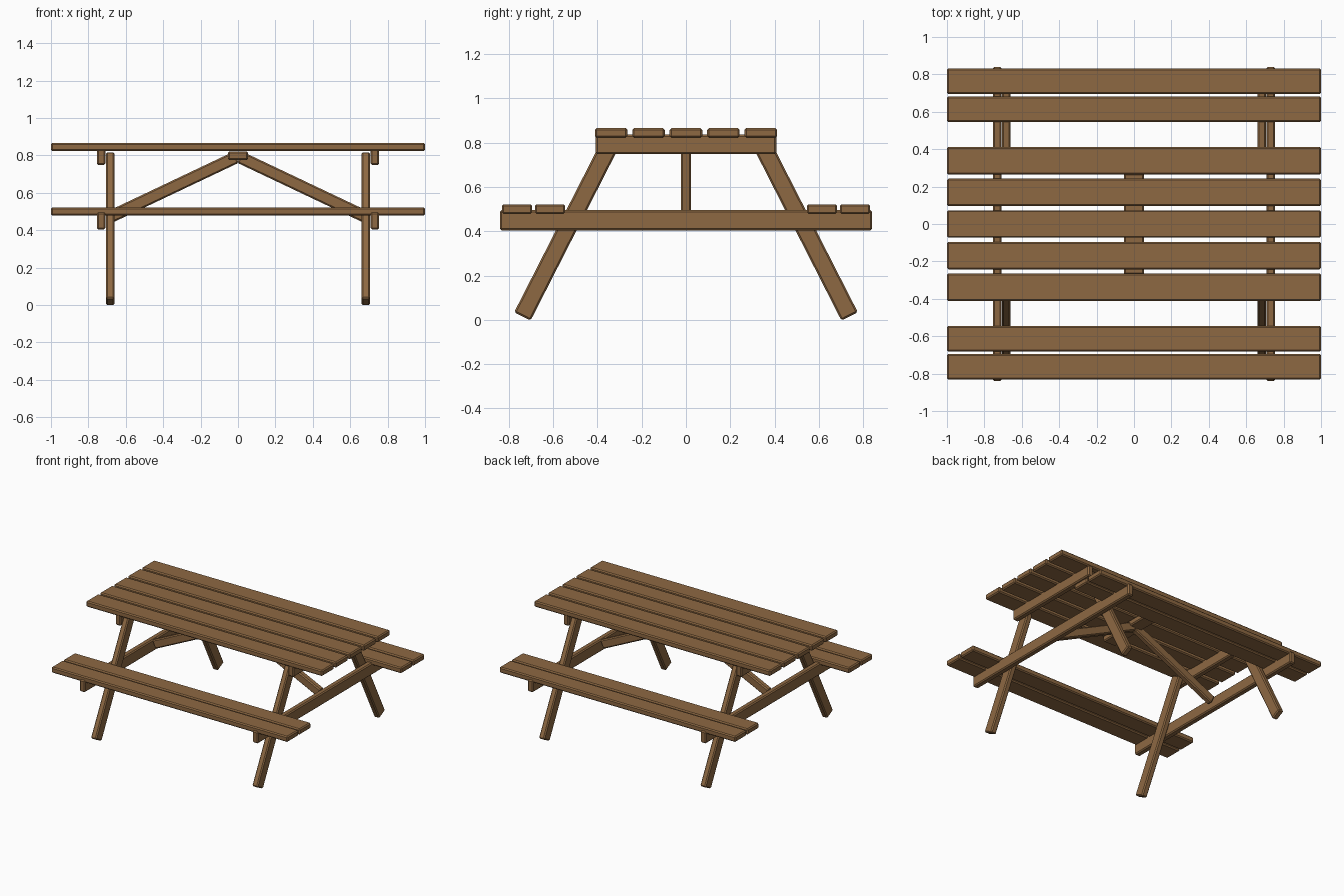
import bpy
import math
from mathutils import Vector, Matrix

cube = bpy.data.objects.get("Cube")
if cube:
    bpy.data.objects.remove(cube, do_unlink=True)

wood = bpy.data.materials.new("brown wood")
wood.use_nodes = True
WOOD_COLOUR = (0.27, 0.14, 0.055, 1.0)
wood.diffuse_color = WOOD_COLOUR
wood.node_tree.nodes["Principled BSDF"].inputs["Base Color"].default_value = WOOD_COLOUR


def timber(name, centre, size, rotation=(0, 0, 0), bevel=0.008):
    """A sawn board with chamfered edges."""
    bpy.ops.mesh.primitive_cube_add(size=1, location=centre, rotation=rotation)
    board = bpy.context.object
    board.name = name
    board.data.transform(Matrix.Diagonal((*size, 1)))
    board.data.materials.append(wood)
    chamfer = board.modifiers.new("chamfer", "BEVEL")
    chamfer.width = bevel
    chamfer.segments = 1
    return board


def slanted(name, start, end, size, axis):
    """A board whose long local z runs from start to end, tilted about one axis."""
    a, b = Vector(start), Vector(end)
    d = b - a
    if axis == "x":
        rotation = (math.atan2(-d.y, d.z), 0, 0)
    else:
        rotation = (0, math.atan2(d.x, d.z), 0)
    return timber(name, (a + b) / 2, (*size, d.length), rotation)


# Table top boards
for i in range(5):
    timber(f"top_board_{i + 1}", (0, (i - 2) * 0.169, 0.844), (2, 0.147, 0.044))

# Bench boards
for side, sy in (("front", -1), ("back", 1)):
    for part, y in (("inner", 0.614), ("outer", 0.763)):
        timber(f"{side}_bench_{part}_board", (0, sy * y, 0.5), (2, 0.137, 0.044))

# End frames: bearers, splayed legs and diagonal brace
for side, sx in (("left", 1), ("right", -1)):
    timber(f"{side}_seat_bearer", (sx * 0.732, 0, 0.45), (0.046, 1.68, 0.091))
    timber(f"{side}_top_bearer", (sx * 0.732, 0, 0.792), (0.046, 0.815, 0.088))
    for end, sy in (("front", -1), ("back", 1)):
        slanted(f"{side}_{end}_leg", (sx * 0.683, sy * 0.739, 0.0155),
                (sx * 0.683, sy * 0.339, 0.8), (0.046, 0.083), "x")
    slanted(f"{side}_brace", (sx * 0.70, 0, 0.463), (sx * 0.01, 0, 0.79),
            (0.066, 0.046), "y")

# Batten under the middle of the top
timber("centre_batten", (0, 0, 0.798), (0.108, 0.54, 0.046))
